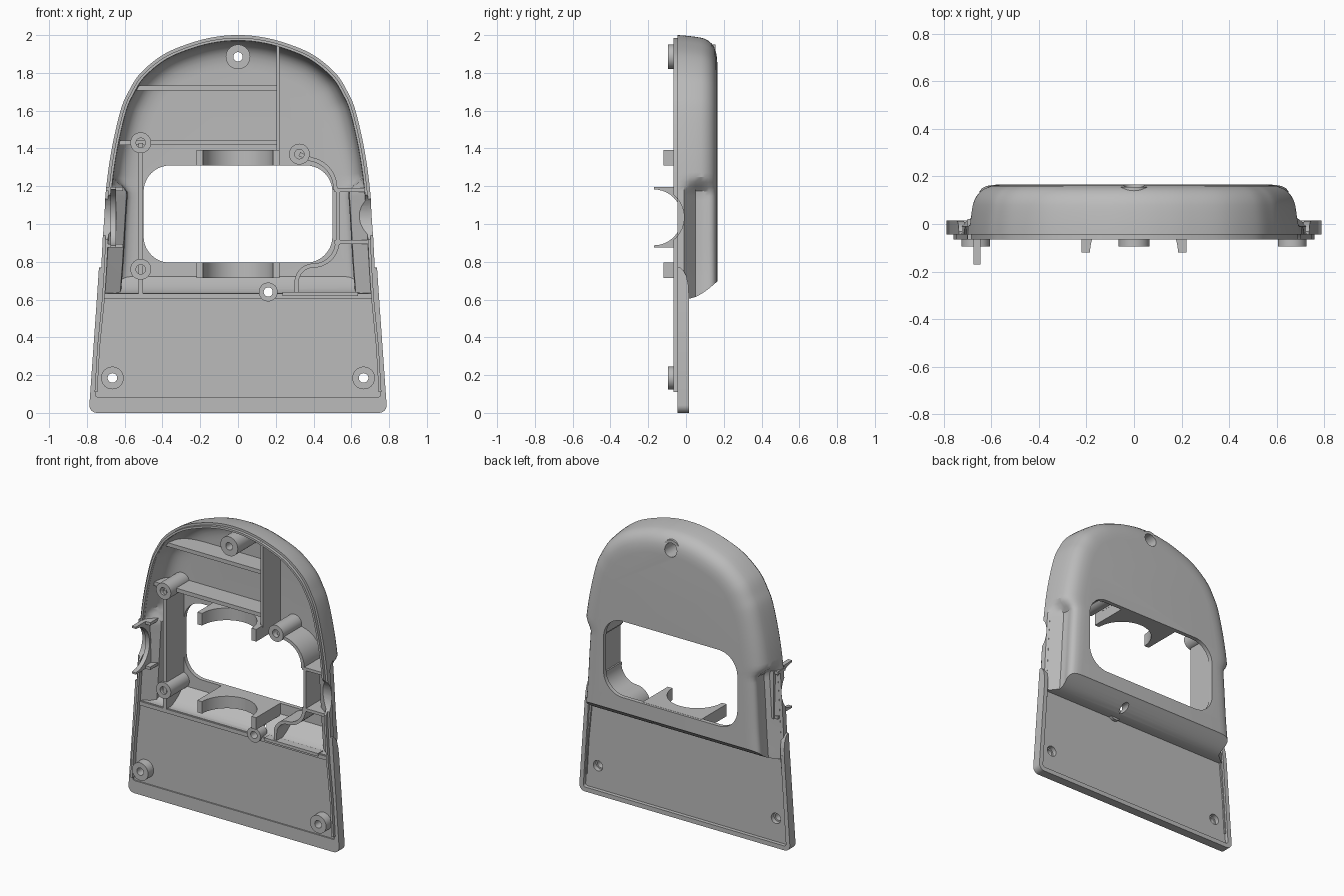
import bpy, bmesh, math
from mathutils import Vector

if "Cube" in bpy.data.objects:
    bpy.data.objects.remove(bpy.data.objects["Cube"])

grey = bpy.data.materials.new("light_grey")
grey.diffuse_color = (0.5, 0.5, 0.5, 1)
grey.use_nodes = True
grey.node_tree.nodes["Principled BSDF"].inputs["Base Color"].default_value = grey.diffuse_color


def finish(name, bm, smooth=True):
    bmesh.ops.recalc_face_normals(bm, faces=bm.faces)
    me = bpy.data.meshes.new(name)
    bm.to_mesh(me)
    bm.free()
    ob = bpy.data.objects.new(name, me)
    bpy.context.collection.objects.link(ob)
    me.materials.append(grey)
    if smooth:
        shade(ob)
    return ob


def shade(ob):
    bpy.ops.object.select_all(action='DESELECT')
    ob.select_set(True)
    bpy.context.view_layer.objects.active = ob
    bpy.ops.object.shade_smooth_by_angle(angle=math.radians(32))


def loft(name, rings, closed=False):
    """Skin equal-length point rings; cap the ends, or join last to first."""
    bm = bmesh.new()
    vs = [[bm.verts.new(p) for p in r] for r in rings]
    n = len(rings[0])
    for a, b in zip(vs, vs[1:] + vs[:1] if closed else vs[1:]):
        for i in range(n):
            j = (i + 1) % n
            bm.faces.new((a[i], a[j], b[j], b[i]))
    if not closed:
        bm.faces.new(vs[0])
        bm.faces.new(vs[-1])
    return finish(name, bm)


def prism_y(name, pts, y0, y1):
    return loft(name, [[(x, y, z) for x, z in pts] for y in (y0, y1)])


def boolean(ob, cutter, op='DIFFERENCE', keep=False):
    m = ob.modifiers.new("cut", 'BOOLEAN')
    m.operation, m.object, m.solver = op, cutter, 'EXACT'
    bpy.context.view_layer.objects.active = ob
    bpy.ops.object.modifier_apply(modifier=m.name)
    if not keep:
        bpy.data.objects.remove(cutter)
    shade(ob)
    return ob


def arc(cx, cz, r, a0, a1, n=10):
    return [(cx + r * math.cos(math.radians(a0 + (a1 - a0) * i / n)),
             cz + r * math.sin(math.radians(a0 + (a1 - a0) * i / n))) for i in range(n + 1)]


def ribbon(name, pts, t, y0, y1):
    """Wall of thickness t that follows a path in x and z."""
    P = [Vector(p) for p in pts]
    rings = []
    for i, p in enumerate(P):
        d = (P[min(i + 1, len(P) - 1)] - P[max(i - 1, 0)]).normalized()
        n = Vector((-d.y, d.x)) * t / 2
        a, b = p + n, p - n
        rings.append([(a.x, y0, a.y), (b.x, y0, b.y), (b.x, y1, b.y), (a.x, y1, a.y)])
    return loft(name, rings)


def tube(name, x, z, prof, n=32):
    """Boss turned from an (r, y) profile about the y direction."""
    return loft(name, [[(x + r * math.cos(a), y, z + r * math.sin(a)) for r, y in prof]
                       for a in (2 * math.pi * i / n for i in range(n))], closed=True)


# Arched outline, right half from bottom to crown
key = [(.737, .55), (.735, .60), (.724, .77), (.712, 1.0), (.697, 1.2), (.668, 1.4), (.622, 1.6),
       (.58, 1.7), (.515, 1.8), (.39, 1.9), (.235, 1.963), (.11, 1.992), (0, 2.0), (-.11, 1.992)]
half = []
for i in range(1, len(key) - 2):
    a, b, c, d = (Vector(k) for k in key[i - 1:i + 3])
    for s in range(8):
        t = s / 8
        half.append(.5 * (2 * b + (c - a) * t + (2 * a - 5 * b + 4 * c - d) * t * t
                          + (3 * b - a - 3 * c + d) * t ** 3))
half.append(Vector((0, 2.0)))


def outline(inset):
    out = []
    for i, p in enumerate(half):
        d = half[min(i + 1, len(half) - 1)] - half[max(i - 1, 0)]
        if i == len(half) - 1:
            d = Vector((-1, 0))
        d.normalize()
        out.append(p + Vector((-d.y, d.x)) * inset)
    return out


def side_scoop(y, z):
    f = min(1, max(0, (y + .01) / .06)) * (1 - .75 * max(0, (y - .09) / .075))
    s = min(1, max(0, (1.25 - z) / .09))
    return .075 * f * s * s * (3 - 2 * s)


section = [(-.045, 0), (-.01, .002), (.02, .005), (.05, .009), (.08, .014), (.10, .02), (.12, .031),
           (.137, .046), (.15, .066), (.159, .09), (.164, .12), (.166, .15)]


def body(name, wall, front):
    """Closed rounded body, shrunk by wall and reaching forward to front."""
    rings = []
    for y, ins in [(front, 0)] + section[1:]:
        t = max(0, (y - .015) / .15)
        zb = .605 + .095 * t ** 1.6 + wall
        right = []
        for p in outline(ins + wall):
            x, z = p
            if z < .9:
                z = zb + (z - .6) * (.9 - zb) / .3
            right.append((max(0, x - side_scoop(y, z)), y - (wall if y > front else 0), z))
        rings.append(right + [(-x, yy, z) for x, yy, z in right[-2::-1]])
    return loft(name, rings)


def disc_y(x, z, r, y0, y1):
    return prism_y("cutter", arc(x, z, r, 0, 360 - 360 / 32, 31), y0, y1)


# Hollow back shell with window, screw holes and side notches
def notch(s):
    pts = arc(-.165, 1.035, .155, 0, 348.75, 31)
    return loft("cutter", [[(x, y, z) for y, z in pts] for x in (s * .58, s * .9)])


shell = body("back_shell", 0, -.045)
boolean(shell, body("cutter", .028, -.2))
window = (arc(.36, 1.17, .14, 0, 90) + arc(-.36, 1.17, .14, 90, 180)
          + arc(-.36, .935, .14, 180, 270) + arc(.36, .935, .14, 270, 360))
boolean(shell, prism_y("cutter", window, -.3, .3))
boolean(shell, disc_y(0, 1.885, .045, .05, .3))
boolean(shell, disc_y(.16, .64, .024, -.1, .3))
for s in (1, -1):
    boolean(shell, notch(s))

# Lip running just inside the rim
rim = [(.752, .11), (.738, .35)] + [tuple(p) for p in outline(.022)]
lip = ribbon("rim_lip", rim + [(-x, z) for x, z in rim[-2::-1]], .014, -.065, .0)
for s in (1, -1):
    boolean(lip, notch(s))


# Lower panel with raised border on both faces
def hw(z):
    return .787 - .066 * z


def panel_shape(m, z0, z1, r):
    right = [(hw(z0) - m - r + c, z0 + r + d) for c, d in arc(0, 0, r, -90, 0, 6)] + [(hw(z1) - m, z1)]
    return right + [(-x, z) for x, z in right[::-1]]


panel = prism_y("lower_panel", panel_shape(0, 0, .635, .04), -.045, .015)
boolean(panel, prism_y("cutter", panel_shape(.028, .03, .70, .015), -.01, .1))
boolean(panel, prism_y("cutter", panel_shape(.028, .085, .70, .01), -.1, -.036))
for s in (1, -1):
    boolean(panel, disc_y(s * .665, .185, .035, -.2, .2))
boolean(panel, disc_y(.16, .64, .024, -.2, .2))

# Rounded side tabs lapping over the shell
tab = [(-.045, .6), (.015, .6), (.012, .68), (.002, .725), (-.014, .755), (-.032, .77), (-.045, .768)]
for s, side in ((1, "right"), (-1, "left")):
    loft("side_tab_" + side, [[(s * (hw(z) - m), y, z) for y, z in tab] for m in (0, .028)])

# Screw bosses
tube("top_boss", 0, 1.885, [(.025, -.095), (.065, -.095), (.065, .155), (.045, .155), (.045, .04), (.025, .04)])
for s, side in ((1, "right"), (-1, "left")):
    tube("corner_boss_" + side, s * .665, .185,
         [(.025, -.095), (.06, -.095), (.06, -.012), (.035, -.012), (.035, -.04), (.025, -.04)])
for i, (x, z) in enumerate([(-.515, 1.43), (-.515, .76), (.325, 1.37)]):
    tube("inner_boss_%d" % i, x, z, [(.025, -.06), (.055, -.06), (.055, .15), (0.001, .15), (0.001, .1), (.025, .1)])
tube("bottom_boss", .16, .64, [(.024, -.06), (.05, -.06), (.05, .012), (.024, .012)])

# Inner ribs, trimmed to the shell
clip = body("rib_trim", .012, -.3)
ribs = {
    "upper_shelf": ([(-.7, 1.72), (.21, 1.72)], .026, .0),
    "lower_shelf": ([(-.75, 1.43), (.21, 1.43)], .026, .0),
    "tall_divider": ([(.213, 1.38), (.213, 2.1)], .016, -.05),
    "left_window_wall": ([(-.515, .5), (-.515, 1.43)], .026, -.045),
    "right_window_wall": ([(.325, 1.37)] + arc(.36, 1.19, .155, 80, 0) + [(.515, 1.18)], .022, -.045),
    "right_bracket_side": ([(.53, .89), (.53, 1.19)], .02, -.045),
    "right_bracket_top": ([(.51, 1.18), (.8, 1.18)], .02, -.045),
    "right_bracket_bottom": ([(.51, .905), (.8, .905)], .02, -.045),
    "lower_right_wall": (arc(.4, .905, .125, 0, -90) + arc(.4, .69, .09, 90, 180) + [(.31, .55)], .022, -.045),
}
for name, (pts, t, y0) in ribs.items():
    boolean(ribbon(name, pts, t, y0, .25), clip, 'INTERSECT', keep=True)
bpy.data.objects.remove(clip)
ribbon("bottom_ledge", [(.235, .63), (.635, .63)], .02, -.055, .0)

# Round cradles above and below the window
cradle = [(-.22, .15), (.22, .15), (.22, -.12)] + arc(0, -.12, .185, 0, 180, 24) + [(-.22, -.12)]
for name, z0, z1 in (("upper_cradle", 1.31, 1.392), ("lower_cradle", .715, .796)):
    loft(name, [[(x, y, z) for x, y in cradle] for z in (z0, z1)])

# Half-round side holder on the left wall
holder = [(.03, .875), (.03, 1.195), (-.17, 1.195)] + arc(-.17, 1.035, .148, 90, -90, 20) + [(-.17, .875)]
loft("side_holder", [[(x, y, z) for y, z in holder] for x in (-.675, -.645)])
for z in (.885, 1.185):
    ribbon("holder_foot", [(-.70, z), (-.61, z)], .02, -.065, .02)
